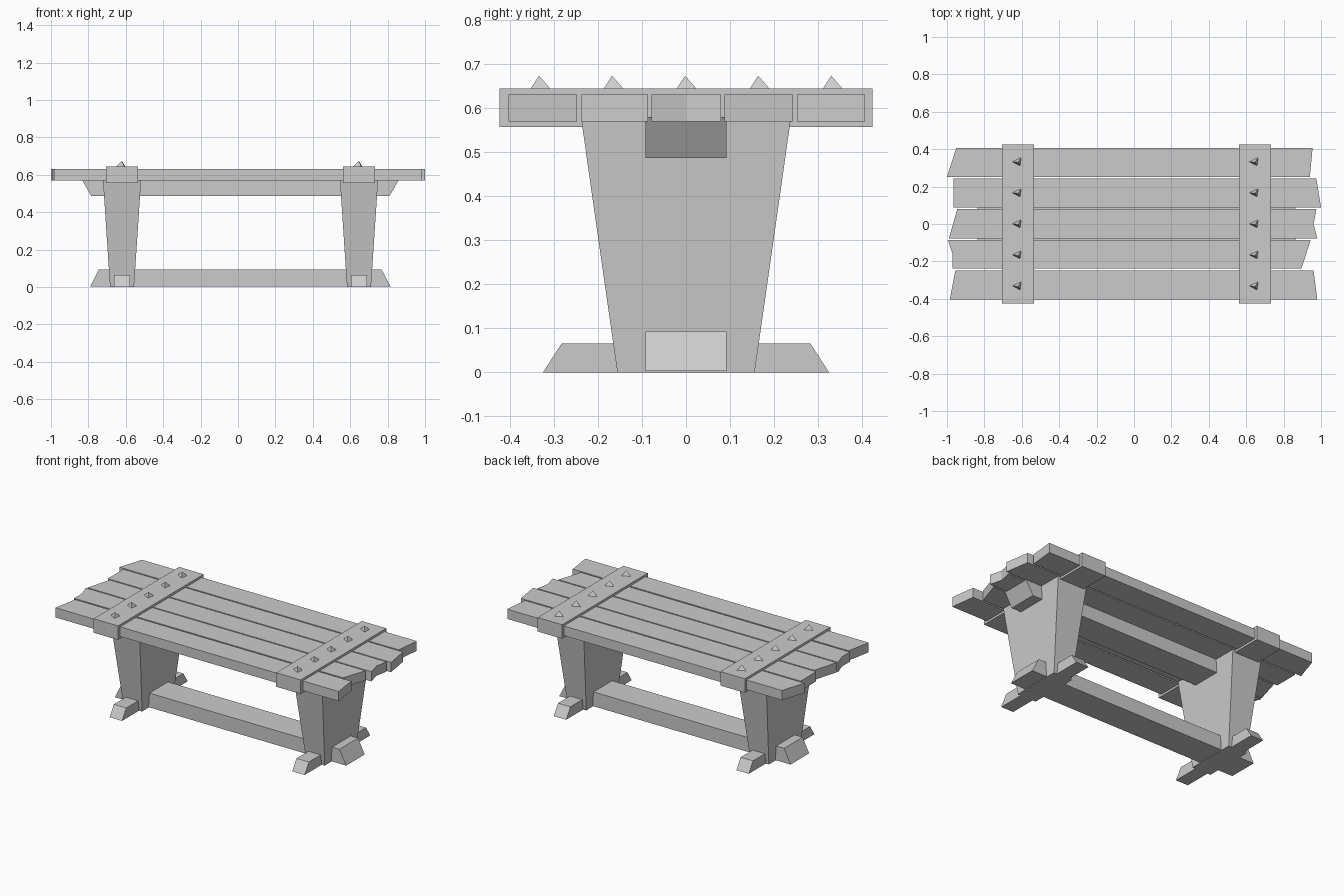
import bpy, math

if "Cube" in bpy.data.objects:
    bpy.data.objects.remove(bpy.data.objects["Cube"])


def mesh_object(name, verts, faces):
    me = bpy.data.meshes.new(name)
    me.from_pydata(verts, [], faces)
    me.update()
    ob = bpy.data.objects.new(name, me)
    bpy.context.collection.objects.link(ob)
    return ob


def loft(name, low, z0, high, z1):
    """Solid between two matching counter-clockwise outlines."""
    n = len(low)
    verts = [(x, y, z0) for x, y in low] + [(x, y, z1) for x, y in high]
    faces = [tuple(reversed(range(n))), tuple(range(n, 2 * n))]
    faces += [(i, (i + 1) % n, n + (i + 1) % n, n + i) for i in range(n)]
    return mesh_object(name, verts, faces)


def rect(x0, x1, y):
    return [(x0, -y), (x1, -y), (x1, y), (x0, y)]


# Table top planks with ragged ends, outlines run counter-clockwise
planks = [
    [(-0.985, -0.403), (0.98, -0.403), (0.96, -0.248), (-0.955, -0.248)],
    [(-0.97, -0.238), (0.895, -0.238), (0.945, -0.086), (-0.995, -0.086), (-0.97, -0.16)],
    [(-0.99, -0.078), (0.98, -0.078), (0.96, 0.0), (0.975, 0.08), (-0.945, 0.08)],
    [(-0.965, 0.088), (1.0, 0.088), (0.975, 0.243), (-0.965, 0.243)],
    [(-1.0, 0.252), (0.94, 0.252), (0.955, 0.407), (-0.95, 0.407)],
]
for i, outline in enumerate(planks):
    loft(f"plank_{i + 1}", outline, 0.57, outline, 0.631)

for side, cx in (("left", -0.62), ("right", 0.647)):
    # Cross band clamped round the planks
    band = rect(cx - 0.085, cx + 0.085, 0.424)
    loft(f"{side}_band", band, 0.557, band, 0.645)
    # Tapered leg slab
    loft(f"{side}_leg", rect(cx - 0.064, cx + 0.064, 0.156), 0,
         rect(cx - 0.102, cx + 0.102, 0.238), 0.575)
    # Bevelled foot
    loft(f"{side}_foot", rect(cx - 0.043, cx + 0.043, 0.325), 0,
         rect(cx - 0.043, cx + 0.043, 0.283), 0.065)
    # Three-sided nail heads
    for k in range(5):
        y = -0.334 + k * 0.166
        base = [(cx - 0.033, y + 0.003), (cx + 0.012, y - 0.02), (cx + 0.018, y + 0.027)]
        mesh_object(f"{side}_nail_{k + 1}",
                    [(a, b, 0.643) for a, b in base] + [(cx, y, 0.674)],
                    [(2, 1, 0), (0, 1, 3), (1, 2, 3), (2, 0, 3)])

# Long stretchers with sloped ends
loft("lower_stretcher", rect(-0.79, 0.815, 0.092), 0.003, rect(-0.745, 0.768, 0.092), 0.093)
loft("upper_stretcher", rect(-0.785, 0.81, 0.092), 0.487, rect(-0.838, 0.864, 0.092), 0.58)
